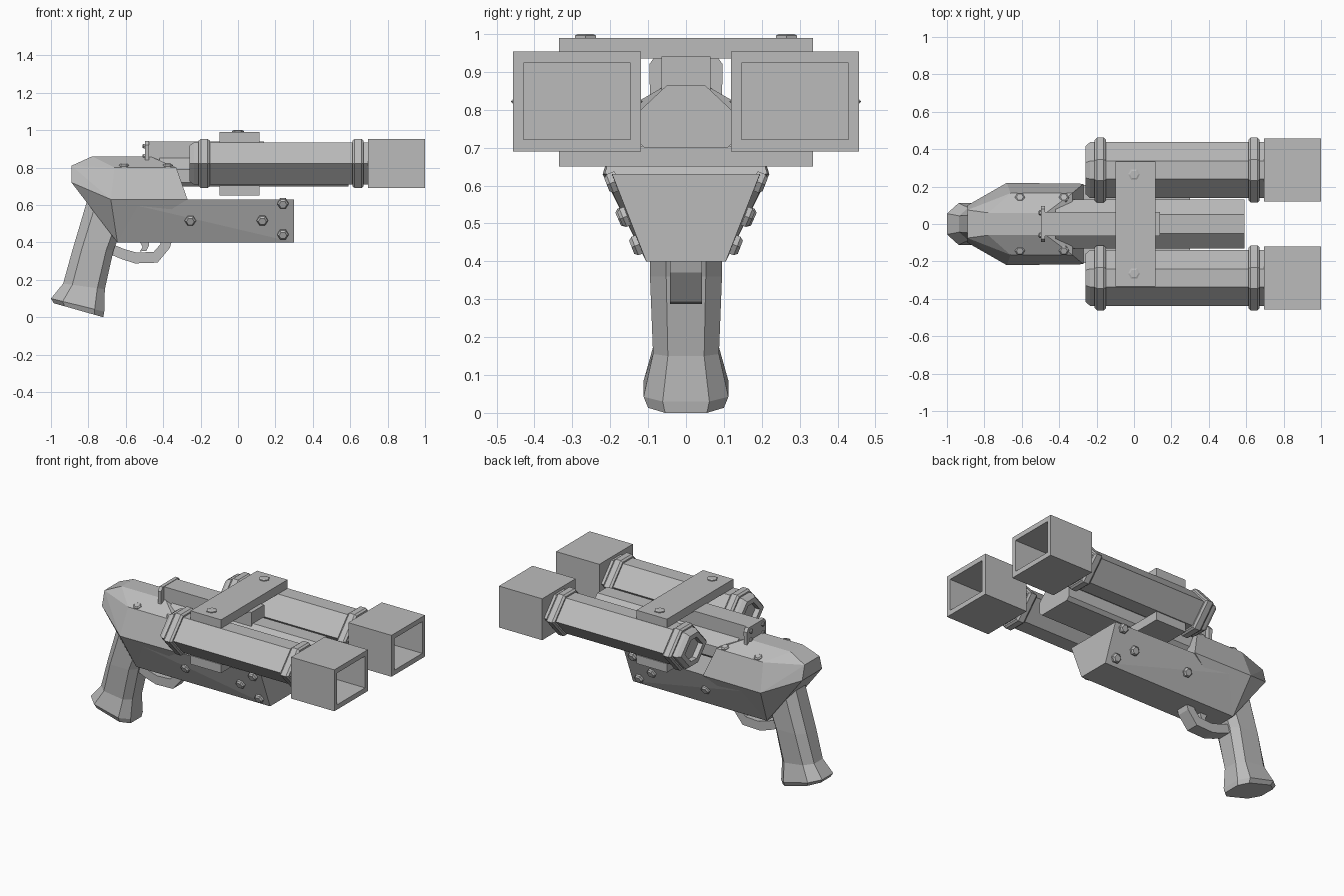
import bpy, bmesh, math
from mathutils import Vector

if "Cube" in bpy.data.objects:
    bpy.data.objects.remove(bpy.data.objects["Cube"])

grey = bpy.data.materials.new("matte_grey")
grey.diffuse_color = (0.5, 0.5, 0.5, 1)
grey.use_nodes = True
grey.node_tree.nodes["Principled BSDF"].inputs["Base Color"].default_value = grey.diffuse_color


def finish(name, bm):
    bmesh.ops.recalc_face_normals(bm, faces=bm.faces)
    me = bpy.data.meshes.new(name)
    bm.to_mesh(me)
    bm.free()
    me.materials.append(grey)
    ob = bpy.data.objects.new(name, me)
    bpy.context.collection.objects.link(ob)
    return ob


def loft(name, rings):
    """Skin a list of equal-length point rings and cap both ends."""
    bm = bmesh.new()
    rows = [[bm.verts.new(p) for p in r] for r in rings]
    n = len(rows[0])
    for a, b in zip(rows, rows[1:]):
        for i in range(n):
            j = (i + 1) % n
            bm.faces.new((a[i], a[j], b[j], b[i]))
    bm.faces.new(rows[0])
    bm.faces.new(rows[-1])
    return finish(name, bm)


def hull(name, half):
    """Convex solid from points mirrored across y."""
    bm = bmesh.new()
    for x, y, z in half:
        bm.verts.new((x, y, z))
        bm.verts.new((x, -y, z))
    res = bmesh.ops.convex_hull(bm, input=bm.verts)
    junk = [v for v in res["geom_interior"] if isinstance(v, bmesh.types.BMVert)]
    bmesh.ops.delete(bm, geom=junk, context='VERTS')
    bmesh.ops.dissolve_limit(bm, angle_limit=0.03, verts=bm.verts, edges=bm.edges)
    return finish(name, bm)


def box(name, x0, x1, y0, y1, z0, z1):
    return loft(name, [[(x, y0, z0), (x, y1, z0), (x, y1, z1), (x, y0, z1)]
                       for x in (x0, x1)])


def plate(name, outline, half):
    """Side profile in x, z given a thickness in y."""
    return loft(name, [[(x, y, z) for x, z in outline] for y in (-half, half)])


def bolt(name, pos, normal, r=0.03, h=0.022):
    """Hexagonal bolt head with a chamfered crown."""
    q = Vector(normal).to_track_quat('Z', 'Y')
    rings = []
    for rad, t in ((r, -0.01), (r, h * 0.6), (r * 0.7, h)):
        rings.append([Vector(pos) + q @ Vector((rad * math.cos(i * math.pi / 3),
                      rad * math.sin(i * math.pi / 3), t)) for i in range(6)])
    return loft(name, rings)


def hexagon(x, cy, k):
    """Wide hexagonal barrel section."""
    shape = ((.15, 0), (.048, .113), (-.048, .113),
             (-.15, 0), (-.048, -.113), (.048, -.113))
    return [(x, cy + a * k, .822 + b * k) for a, b in shape]


# Receiver: upper shell with tapered rear, and the lower trough
hull("receiver_upper", [(-.89, .10, .72), (-.89, .075, .81), (-.78, .06, .86),
                        (-.47, .06, .86), (-.66, .165, .80), (-.33, .165, .80),
                        (-.27, .215, .63), (-.68, .22, .63), (-.645, .105, .40)])
hull("receiver_lower", [(-.68, .218, .63), (.30, .195, .63),
                        (-.645, .105, .40), (.30, .105, .40)])

# Centre barrel and the rail over it
centre = ((.05, .865), (.13, .79), (.13, .72), (.11, .70),
          (-.11, .70), (-.13, .72), (-.13, .79), (-.05, .865))
loft("centre_barrel", [[(x, y, z) for y, z in centre] for x in (-.42, .59)])
box("top_rail", -.48, .14, -.065, .065, .84, .94)

# Rear sight plate with rounded corners and small studs
sight = ((.07, .81), (.095, .84), (.097, .92), (.08, .943),
         (-.08, .943), (-.097, .92), (-.095, .84), (-.07, .81))
loft("rear_sight", [[(x, y, z) for y, z in sight] for x in (-.498, -.475)])
for s in (-1, 1):
    for z in (.86, .915):
        bolt("sight_stud", (-.498, s * .06, z), (-1, 0, 0), .014, .012)

# Twin side barrels with collars and hollow square muzzles
for s in (-1, 1):
    cy = s * .288
    loft("side_barrel", [hexagon(x, cy, k) for x, k in
                         ((-.225, .6), (-.258, .6), (-.258, .86), (-.235, 1), (.71, 1))])
    for cx in (-.18, .642):
        loft("barrel_collar", [hexagon(cx + d, cy, k) for d, k in
                               ((-.03, 1.0), (-.03, 1.08), (-.018, 1.16),
                                (.018, 1.16), (.03, 1.08), (.03, 1.0))])
    rings = []
    for x, w, h in ((.695, .169, .132), (1, .169, .132), (1, .141, .101), (.74, .141, .101)):
        rings.append([(x, cy + a * w, .822 + b * h)
                      for a, b in ((-1, -1), (1, -1), (1, 1), (-1, 1))])
    loft("square_muzzle", rings)

# Clamp bars above and below the barrels
box("upper_clamp", -.1, .115, -.335, .335, .935, .99)
box("lower_clamp", -.1, .115, -.335, .335, .65, .705)

# Bolts on clamp, shoulders and receiver sides
for s in (-1, 1):
    bolt("clamp_bolt", (0, s * .265, .99), (0, 0, 1), .032, .01)
    for x in (-.61, -.375):
        bolt("shoulder_bolt", (x, s * .14, .805), (0, s * .3, 1), .027, .015)
    for x, z in ((-.255, .52), (.13, .52), (.24, .61), (.24, .445)):
        top = .218 - .023 * (x + .68) / .98
        y = .105 + (top - .105) * (z - .40) / .23
        bolt("side_bolt", (x, s * y, z), (0, s * .23, .105 - top))

# Grip: eight-sided section flaring at the base
rings = []
for xb, zb, xf, zf, w in ((-.79, .68, -.60, .52, .095), (-.885, .36, -.665, .36, .095),
                          (-.935, .18, -.712, .15, .087), (-1.0, .10, -.715, .03, .112),
                          (-.985, .075, -.72, 0, .10)):
    ring = []
    for t, k in ((0, .5), (.22, 1), (.82, 1), (1, .55),
                 (1, -.55), (.82, -1), (.22, -1), (0, -.5)):
        ring.append((xb + (xf - xb) * t, w * k, zb + (zf - zb) * t))
    rings.append(ring)
loft("grip", rings)

# Trigger guard and trigger
plate("trigger_guard", [(-.68, .335), (-.62, .31), (-.55, .288), (-.43, .292), (-.365, .37),
                        (-.35, .42), (-.41, .42), (-.415, .39), (-.45, .35), (-.54, .345),
                        (-.61, .365), (-.67, .39)], .042)
plate("trigger", [(-.535, .42), (-.51, .375), (-.525, .352), (-.49, .355),
                  (-.475, .385), (-.475, .42)], .02)
